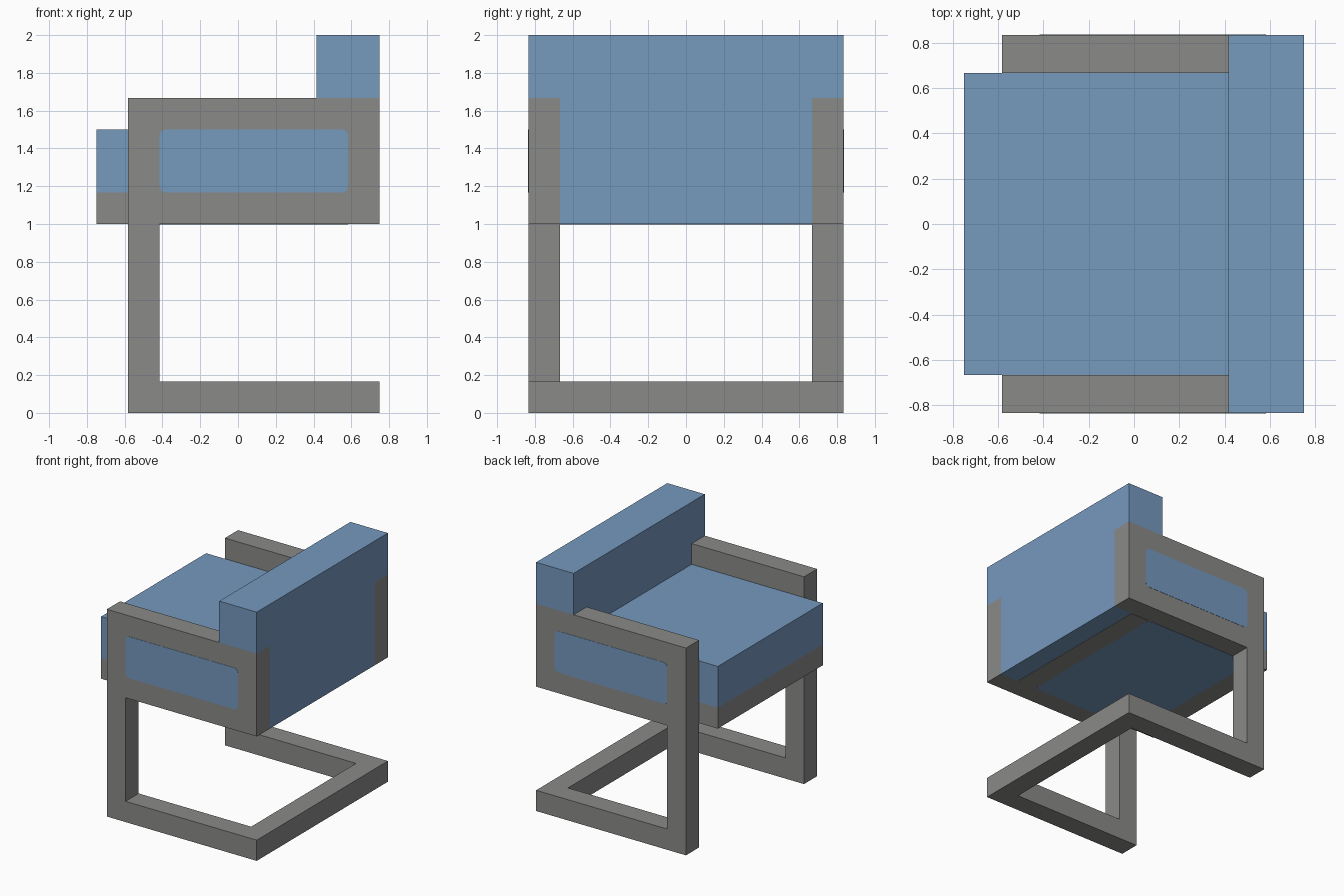
import bpy, bmesh

if "Cube" in bpy.data.objects:
    bpy.data.objects.remove(bpy.data.objects["Cube"])

U = 1 / 6  # width of the square frame tube


def material(name, rgb):
    m = bpy.data.materials.new(name)
    m.diffuse_color = (*rgb, 1)
    m.use_nodes = True
    m.node_tree.nodes["Principled BSDF"].inputs["Base Color"].default_value = m.diffuse_color
    return m


GREY = material("grey_frame", (0.254, 0.254, 0.25))
BLUE = material("blue_fabric", (0.181, 0.319, 0.515))


def prism(name, outline, axis, lo, hi, mat):
    """Extrude a 2D outline along one axis from lo to hi."""
    def place(a, b, t):
        return {"x": (t, a, b), "y": (a, t, b), "z": (a, b, t)}[axis]
    bm = bmesh.new()
    base = bm.faces.new([bm.verts.new(place(a, b, lo)) for a, b in outline])
    new = bmesh.ops.extrude_face_region(bm, geom=[base])["geom"]
    for v in new:
        if isinstance(v, bmesh.types.BMVert):
            v.co["xyz".index(axis)] = hi
    bmesh.ops.recalc_face_normals(bm, faces=bm.faces)
    me = bpy.data.meshes.new(name)
    bm.to_mesh(me)
    bm.free()
    me.materials.append(mat)
    ob = bpy.data.objects.new(name, me)
    bpy.context.collection.objects.link(ob)
    return ob


def rect(a0, a1, b0, b1, cut=0.0):
    """Rectangle outline, with optional clipped and softened corners."""
    if not cut:
        return [(a0, b0), (a1, b0), (a1, b1), (a0, b1)]
    pts = []
    k = 0.3 * cut
    for a, b, sa, sb, flip in ((a0, b0, 1, 1, 0), (a1, b0, -1, 1, 1),
                               (a1, b1, -1, -1, 0), (a0, b1, 1, -1, 1)):
        c = [(a, b + sb * cut), (a + sa * k, b + sb * k), (a + sa * cut, b)]
        pts += c[::-1] if flip else c
    return pts


# Side frames: floor rail, front post and armrest panel in one profile
side = [(-3.5 * U, 0), (4.5 * U, 0), (4.5 * U, U), (-2.5 * U, U),
        (-2.5 * U, 6 * U), (4.5 * U, 6 * U), (4.5 * U, 10 * U), (-3.5 * U, 10 * U)]
for label, s in (("left", 1), ("right", -1)):
    prism(f"side_frame_{label}", side, "y", s * 4 * U, s * 5 * U, GREY)
    # Blue panel set in the armrest
    prism(f"arm_panel_{label}", rect(-2.5 * U, 3.5 * U, 7 * U, 9 * U, 0.03),
          "y", s * (5 * U - 0.002), s * (5 * U + 0.002), BLUE)

# Floor bar joining the rails at the back
prism("floor_bar", rect(3.5 * U, 4.5 * U, 0, U), "y", -4 * U, 4 * U, GREY)

# Seat: grey base with a fabric underside, and blue cushion
prism("seat_base", rect(-4.5 * U, 2.5 * U, -4 * U, 4 * U), "z", 6 * U, 7 * U, GREY)
prism("seat_cushion", rect(-4.5 * U, 2.5 * U, -4 * U, 4 * U), "z", 7 * U, 9 * U, BLUE)
prism("seat_underside", rect(-3.5 * U, 2.5 * U, -4 * U, 4 * U, 0.03),
      "z", 6 * U - 0.002, 6 * U + 0.002, BLUE)

# Backrest: wide head above the arms, narrower between them
back = [(-4 * U, 6 * U), (4 * U, 6 * U), (4 * U, 10 * U), (5 * U, 10 * U),
        (5 * U, 12 * U), (-5 * U, 12 * U), (-5 * U, 10 * U), (-4 * U, 10 * U)]
prism("backrest", back, "x", 2.5 * U, 4.5 * U, BLUE)
prism("backrest_under_strip", rect(2.5 * U, 3.5 * U, -4 * U, 4 * U),
      "z", 6 * U - 0.002, 6 * U + 0.002, GREY)
